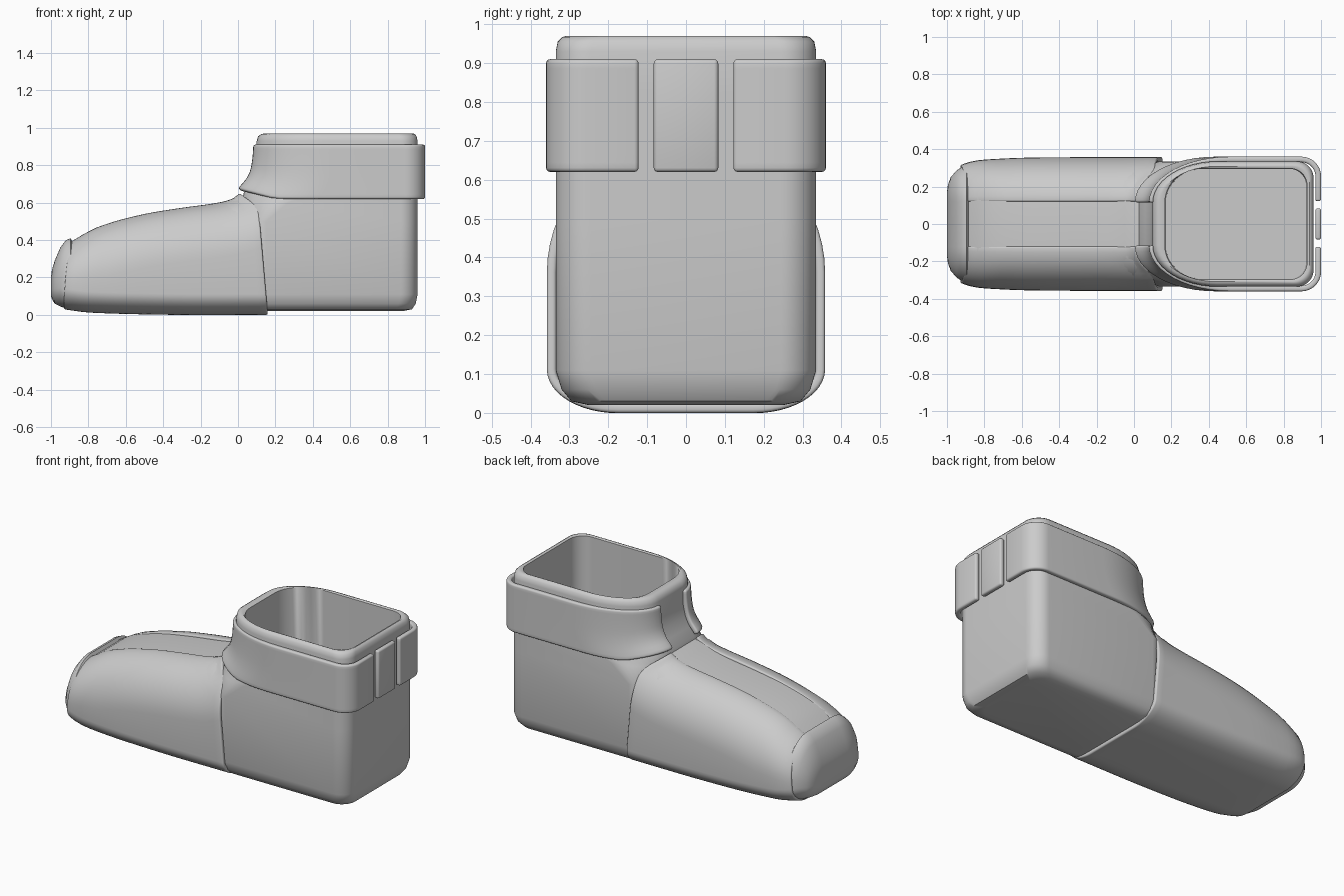
import bpy, bmesh, math

cube = bpy.data.objects.get("Cube")
if cube:
    bpy.data.objects.remove(cube, do_unlink=True)

grey = bpy.data.materials.new("light_grey")
grey.use_nodes = True
grey.diffuse_color = (0.6, 0.6, 0.6, 1)
grey.node_tree.nodes["Principled BSDF"].inputs["Base Color"].default_value = (0.6, 0.6, 0.6, 1)


def half_outline(a0, a1, w, gap, front_r, rear_r, rear_w, n=12):
    """Half of a rounded box outline: large elliptical front corner, small rear corner."""
    pts = []
    for i in range(n + 1):
        t = math.pi / 2 * i / n
        pts.append((a0 + front_r * (1 - math.cos(t)), gap + (w - gap) * math.sin(t)))
    for i in range(n + 1):
        t = math.pi / 2 * i / n
        pts.append((a1 - rear_r * (1 - math.sin(t)), w - rear_w * (1 - math.cos(t))))
    return pts


def mirrored(pts):
    return pts + [(a, -b) for a, b in reversed(pts)]


def loft(name, rings, closed=True, thickness=0):
    """Skin a row of rings; open sheets get thickness and rounded edges."""
    bm = bmesh.new()
    rows = [[bm.verts.new(p) for p in ring] for ring in rings]
    n = len(rows[0])
    for r, s in zip(rows, rows[1:]):
        for i in range(n if closed else n - 1):
            j = (i + 1) % n
            bm.faces.new((r[i], r[j], s[j], s[i]))
    if closed:
        bm.faces.new(rows[0])
        bm.faces.new(rows[-1])
    bmesh.ops.recalc_face_normals(bm, faces=bm.faces)
    mesh = bpy.data.meshes.new(name)
    bm.to_mesh(mesh)
    bm.free()
    mesh.materials.append(grey)
    obj = bpy.data.objects.new(name, mesh)
    bpy.context.collection.objects.link(obj)
    bpy.ops.object.select_all(action='DESELECT')
    obj.select_set(True)
    bpy.context.view_layer.objects.active = obj
    if thickness:
        solid = obj.modifiers.new("thickness", 'SOLIDIFY')
        solid.thickness, solid.offset = thickness, 0
        bevel = obj.modifiers.new("round_edges", 'BEVEL')
        bevel.width, bevel.segments = thickness * 0.35, 3
        bevel.limit_method, bevel.angle_limit = 'ANGLE', math.radians(60)
        for m in ("thickness", "round_edges"):
            bpy.ops.object.modifier_apply(modifier=m)
    bpy.ops.object.shade_smooth_by_angle(angle=math.radians(40))
    return obj


def interp(table, x):
    """Smooth interpolation through (x, value) pairs."""
    last = len(table) - 1
    for i in range(last):
        (xa, va), (xb, vb) = table[i], table[i + 1]
        if x <= xb or i == last - 1:
            t = (x - xa) / (xb - xa)
            pa, pb = table[max(i - 1, 0)], table[min(i + 2, last)]
            ma = (vb - pa[1]) / (xb - pa[0]) * (xb - xa)
            mb = (pb[1] - va) / (pb[0] - xa) * (xb - xa)
            return ((2*t**3 - 3*t*t + 1) * va + (t**3 - 2*t*t + t) * ma
                    + (3*t*t - 2*t**3) * vb + (t**3 - t*t) * mb)


def foot_section(w, bottom, top):
    """Upright cross-section (z, y): soft shoulders, tighter sole corners."""
    h = top - bottom
    half = half_outline(-top, -bottom, w, 0.12, min(0.28, 0.6 * h),
                        min(0.1, 0.35 * h), w * 0.5)
    return [(-a, b) for a, b in mirrored(half)]


# Heel and ankle: hollow tube, listed as height, front, back, half width, front rounding
LEVELS = [
    (0.02, 0.10, 0.88, 0.25, 0.12), (0.03, 0.06, 0.93, 0.295, 0.12),
    (0.06, 0.04, 0.95, 0.32, 0.12), (0.11, 0.03, 0.96, 0.335, 0.12),
    (0.50, 0.02, 0.96, 0.335, 0.13), (0.60, 0.02, 0.96, 0.335, 0.25),
    (0.65, 0.03, 0.96, 0.335, 0.4), (0.70, 0.06, 0.96, 0.335, 0.4),
    (0.76, 0.085, 0.96, 0.335, 0.38), (0.82, 0.1, 0.96, 0.335, 0.35),
    (0.93, 0.1, 0.96, 0.335, 0.35), (0.955, 0.108, 0.955, 0.33, 0.34),
    (0.967, 0.125, 0.945, 0.318, 0.32), (0.97, 0.14, 0.938, 0.308, 0.3),
    (0.965, 0.165, 0.925, 0.297, 0.2), (0.08, 0.17, 0.92, 0.295, 0.2),
]
loft("heel_and_ankle", [[(x, y, z) for x, y in mirrored(
    half_outline(x0, x1, w, 0.115, rx, 0.09, 0.09))] for z, x0, x1, w, rx in LEVELS])

# Vamp shape along the foot
TOP = [(-0.92, 0.39), (-0.8, 0.47), (-0.6, 0.535), (-0.4, 0.572), (-0.2, 0.6), (-0.1, 0.62), (0, 0.655)]
WIDTH = [(-0.92, 0.315), (-0.87, 0.335), (-0.8, 0.345), (-0.6, 0.355), (0, 0.358)]
SOLE = [(-0.92, 0.03), (-0.8, 0.012), (-0.4, 0), (0, 0)]

# Inner foot with rounded toe cap; its top shows as the channel between the vamp lips
stations = [(-1, 0.17, 0.1, 0.2), (-0.995, 0.21, 0.085, 0.24), (-0.98, 0.25, 0.06, 0.29),
            (-0.95, 0.285, 0.045, 0.36), (-0.92, 0.305, 0.035, 0.4), (-0.895, 0.312, 0.035, 0.41)]
for i in range(19):
    x = -0.885 + 0.885 * i / 18
    stations.append((x, interp(WIDTH, x) - 0.02, interp(SOLE, x) + 0.02, interp(TOP, x) - 0.024))
stations.append((0.14, 0.325, 0.025, 0.635))
loft("inner_foot", [[(x, y, z) for z, y in foot_section(w, b, t)] for x, w, b, t in stations])


def vamp_back(z):
    """Slanted rear edge that breaks forward over the instep."""
    return 0.16 - 0.05 * z / 0.575 if z < 0.575 else 0.11 * (0.655 - z) / 0.08


# Vamp: one wrapped sheet, open along the top channel
rings = []
for i in range(25):
    u = i / 24
    x = -0.92 + 0.92 * u
    ring = []
    for z, y in foot_section(interp(WIDTH, x) - 0.012, interp(SOLE, x) + 0.012, interp(TOP, x) - 0.012):
        front = -0.93 + 0.1 * z * (z / 0.4)
        ring.append((front + (vamp_back(z) - front) * u, y, z))
    rings.append(ring)
loft("vamp", rings, closed=False, thickness=0.024)

# Cuff: two side wraps and a back panel, separated by narrow slots
FRONT = [(0, 0.012), (0.1, 0.028), (0.25, 0.055), (0.45, 0.078), (0.7, 0.09), (1, 0.096)]
for side, name in ((1, "cuff_left"), (-1, "cuff_right")):
    rings = []
    for i in range(13):
        f = i / 12
        ring = []
        path = half_outline(interp(FRONT, f), 0.985, 0.345, 0.115, 0.42, 0.09, 0.09)
        for x, y in path + [(0.985, 0.122)]:
            low = 0.62 + 0.05 * max(0, (0.2 - x) / 0.2)
            ring.append((x, side * y, low + f * (0.91 - low)))
        rings.append(ring)
    loft(name, rings, closed=False, thickness=0.03)
loft("cuff_back_panel", [[(0.985, y, z) for y in (-0.083, 0.083)] for z in (0.62, 0.91)],
     closed=False, thickness=0.03)
